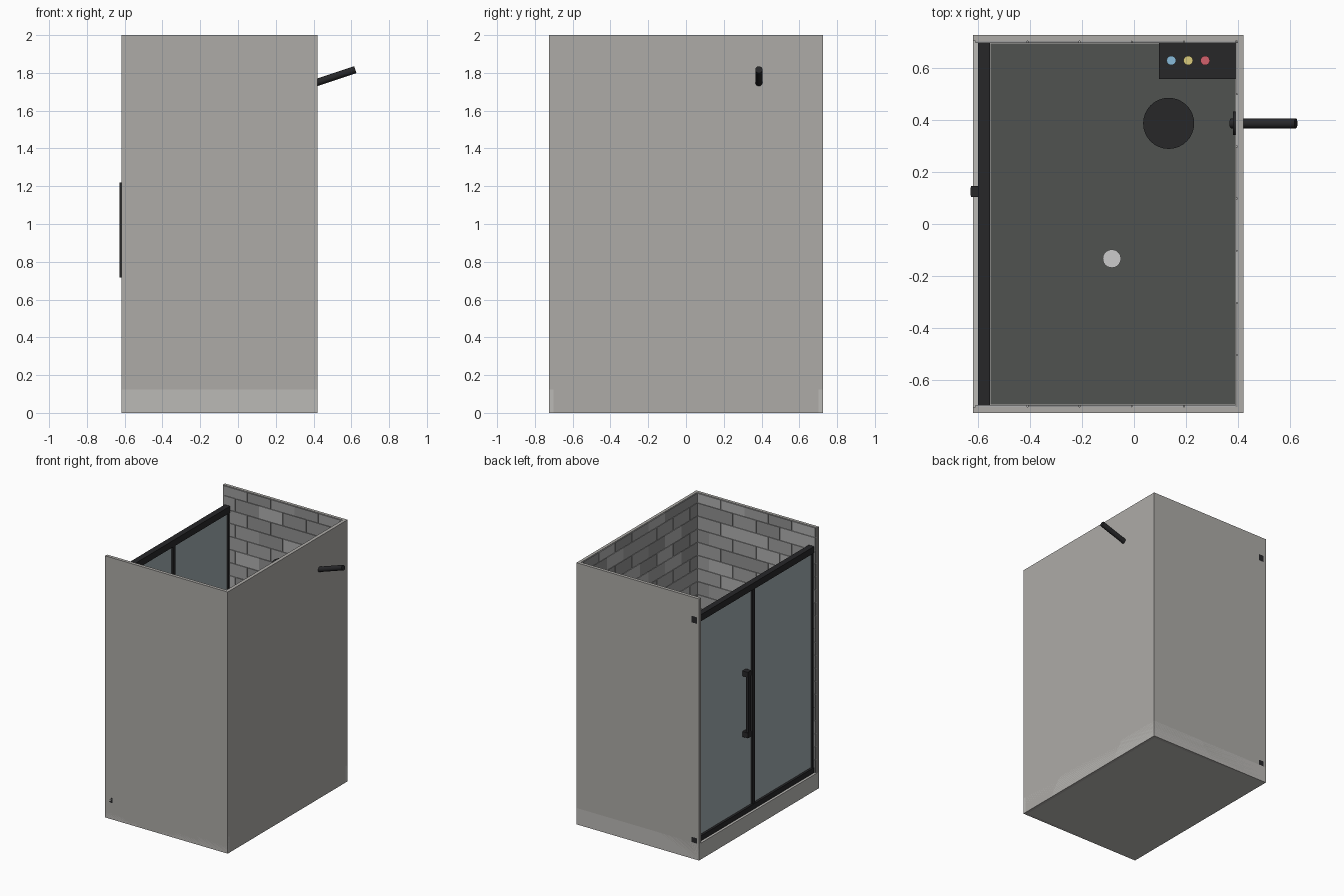
import bpy, bmesh, random
from mathutils import Matrix, Vector

if "Cube" in bpy.data.objects:
    bpy.data.objects.remove(bpy.data.objects["Cube"])

random.seed(4)


def mat(name, r, g, b):
    m = bpy.data.materials.new(name)
    m.diffuse_color = (r, g, b, 1)
    m.use_nodes = True
    m.node_tree.nodes["Principled BSDF"].inputs["Base Color"].default_value = m.diffuse_color
    return m


BLACK = mat("matte_black", 0.02, 0.02, 0.022)
FLOOR = mat("floor_dark", 0.08, 0.085, 0.08)
GLASS = mat("glass", 0.36, 0.42, 0.44)
WALL = mat("wall_grey", 0.42, 0.41, 0.39)
TRAY = mat("tray_grey", 0.5, 0.49, 0.47)
STEEL = mat("steel", 0.6, 0.6, 0.6)
TILES = [mat(f"tile_{i}", v, v, v) for i, v in enumerate((0.28, 0.35, 0.44))]


def add_box(bm, lo, hi, index=0):
    lo, hi = Vector(lo), Vector(hi)
    m = Matrix.Translation((lo + hi) / 2) @ Matrix.Diagonal((*(hi - lo), 1))
    verts = bmesh.ops.create_cube(bm, size=1, matrix=m)["verts"]
    for f in {f for v in verts for f in v.link_faces}:
        f.material_index = index


def finish(name, bm, mats):
    me = bpy.data.meshes.new(name)
    bm.to_mesh(me)
    bm.free()
    for m in mats:
        me.materials.append(m)
    ob = bpy.data.objects.new(name, me)
    bpy.context.collection.objects.link(ob)
    return ob


def box(name, lo, hi, m):
    bm = bmesh.new()
    add_box(bm, lo, hi)
    return finish(name, bm, [m])


def rod(name, a, b, r, m, r2=None, n=32):
    a, b = Vector(a), Vector(b)
    d = b - a
    bm = bmesh.new()
    mtx = Matrix.Translation((a + b) / 2) @ d.to_track_quat('Z', 'Y').to_matrix().to_4x4()
    bmesh.ops.create_cone(bm, cap_ends=True, segments=n, radius1=r,
                          radius2=r if r2 is None else r2, depth=d.length, matrix=mtx)
    ob = finish(name, bm, [m])
    bpy.ops.object.select_all(action='DESELECT')
    ob.select_set(True)
    bpy.context.view_layer.objects.active = ob
    bpy.ops.object.shade_smooth_by_angle()
    return ob


X0, X1, Y, T = -0.617, 0.42, 0.724, 0.023
XI, YI = X1 - T, Y - T
BASE, TT = 0.125, 0.007

# tray and floor
box("tray", (X0, -Y, 0), (X1, Y, BASE), TRAY)
box("floor", (-0.55, -0.693, BASE - 0.01), (0.388, 0.693, BASE + 0.005), FLOOR)

# walls
box("front_wall", (X0, -Y, 0), (X1, -YI, 2), WALL)
box("back_wall", (X0, YI, 0), (X1, Y, 2), WALL)
box("right_wall", (XI, -YI, 0), (X1, YI, 2), WALL)


# running-bond tiles on the inner faces
def tiles(name, u0, u1, place, w=0.2, h=0.1, gap=0.003):
    bm = bmesh.new()
    z, row = BASE, 0
    while z < 1.99:
        u = u0 - (w / 2 if row % 2 else 0)
        top = min(z + h, 2)
        while u < u1 - 0.005:
            a, b = max(u, u0), min(u + w, u1)
            lo, hi = place(a, b - gap)
            add_box(bm, (*lo, z), (*hi, top - gap), random.randrange(3))
            u += w
        z, row = z + h, row + 1
    finish(name, bm, TILES)


tiles("front_tiles", X0 + 0.01, XI, lambda a, b: ((a, -YI), (b, -YI + TT)))
tiles("back_tiles", X0 + 0.01, XI, lambda a, b: ((a, YI - TT), (b, YI)))
tiles("right_tiles", -YI, YI, lambda a, b: ((XI - TT, a), (XI, b)))

# door frame
F0, F1 = -0.598, -0.553
box("top_rail", (F0, -Y, 1.805), (F1, Y, 1.855), BLACK)
box("bottom_rail", (F0, -Y, BASE), (F1, Y, 0.165), BLACK)
box("centre_post", (-0.592, 0.01, 0.165), (-0.558, 0.044, 1.805), BLACK)
for s, n in ((1, "back"), (-1, "front")):
    y = sorted((s * 0.68, s * YI))
    box(n + "_post", (-0.592, y[0], 0.165), (-0.558, y[1], 1.805), BLACK)

# glass panels
box("door_glass", (-0.58, 0.044, 0.165), (-0.57, 0.68, 1.805), GLASS)
box("fixed_glass", (-0.58, -0.68, 0.165), (-0.57, 0.01, 1.805), GLASS)

# door handle
box("handle_bar", (-0.627, 0.11, 0.716), (-0.607, 0.14, 1.22), BLACK)
for z in (0.736, 1.2):
    box("handle_mount", (-0.626, 0.104, z - 0.02), (-0.578, 0.146, z + 0.02), BLACK)

# shower arm, flange and head
AY = 0.386
rod("shower_arm", (0.372, AY, 1.734), (0.621, AY, 1.817), 0.019, BLACK)
rod("arm_flange", (0.379, AY, 1.745), (XI, AY, 1.745), 0.045, BLACK)
rod("shower_head", (0.133, AY, 1.69), (0.133, AY, 1.72), 0.098, BLACK)

# drain
rod("drain", (-0.085, -0.133, BASE), (-0.085, -0.133, BASE + 0.012), 0.035, STEEL)

# corner shelf and bottles
SZ = 1.1
box("shelf", (0.095, 0.557, SZ - 0.02), (0.389, YI, SZ), BLACK)
for i, (n, c) in enumerate((("blue", (0.25, 0.5, 0.7)), ("yellow", (0.7, 0.6, 0.2)),
                            ("red", (0.65, 0.12, 0.15)))):
    x = 0.143 + 0.065 * i
    rod(n + "_bottle", (x, 0.627, SZ), (x, 0.627, SZ + 0.15), 0.018, mat(n, *c), n=20)
